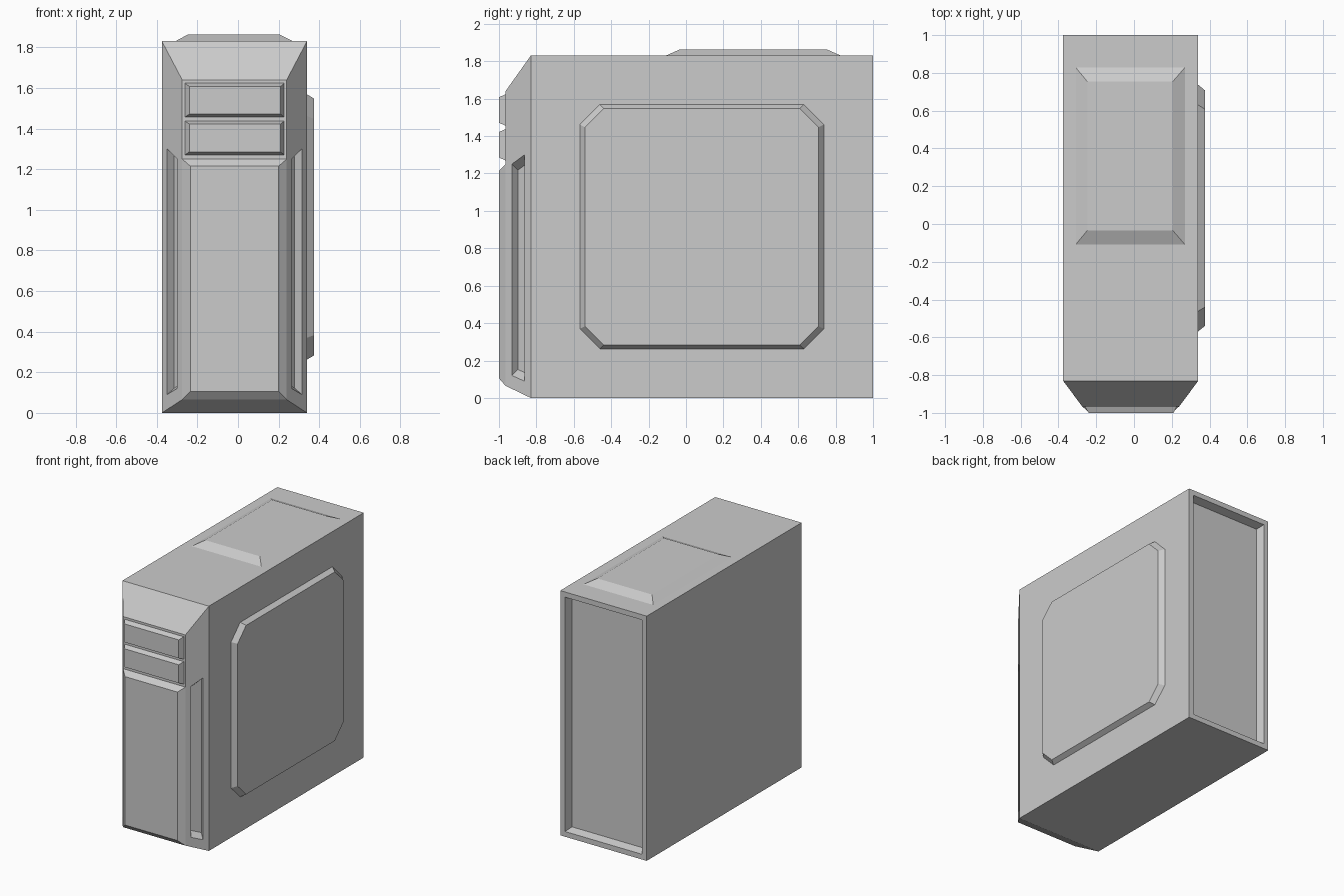
import bpy
import bmesh
from mathutils import Vector

cube = bpy.data.objects.get("Cube")
if cube:
    bpy.data.objects.remove(cube, do_unlink=True)

grey = bpy.data.materials.new("case grey")
grey.use_nodes = True
GREY = (0.6, 0.6, 0.6, 1)
grey.diffuse_color = GREY
grey.node_tree.nodes["Principled BSDF"].inputs["Base Color"].default_value = GREY

MID = -0.0175                     # the case sits slightly off centre
LEFT, RIGHT = 0.34, -0.375        # side walls


def rect(axis, level, a0, a1, b0, b1):
    """Rectangle ring across the given axis."""
    ring = []
    for a, b in ((a0, b0), (a1, b0), (a1, b1), (a0, b1)):
        ring.append((a, level, b) if axis == "y" else (a, b, level))
    return ring


def octagon(x, y0, y1, z0, z1, cut):
    """Ring with clipped corners across x."""
    pts = [(y0 + cut, z0), (y1 - cut, z0), (y1, z0 + cut), (y1, z1 - cut),
           (y1 - cut, z1), (y0 + cut, z1), (y0, z1 - cut), (y0, z0 + cut)]
    return [(x, y, z) for y, z in pts]


def loft(rings, cap_start):
    """Join rings into a solid; the last ring is always capped."""
    bm = bmesh.new()
    loops = [[bm.verts.new(p) for p in ring] for ring in rings]
    for low, high in zip(loops, loops[1:]):
        for i in range(len(low)):
            j = (i + 1) % len(low)
            bm.faces.new((low[i], low[j], high[j], high[i]))
    bm.faces.new(loops[-1])
    # close the start while orienting, so normals are always reliable
    start = bm.faces.new(loops[0][::-1])
    bmesh.ops.recalc_face_normals(bm, faces=bm.faces[:])
    if not cap_start:
        bmesh.ops.delete(bm, geom=[start], context="FACES_ONLY")
    return bm


def finish(name, bm):
    mesh = bpy.data.meshes.new(name)
    bm.normal_update()
    bm.to_mesh(mesh)
    bm.free()
    mesh.materials.append(grey)
    obj = bpy.data.objects.new(name, mesh)
    bpy.context.collection.objects.link(obj)


def inset(bm, face):
    bmesh.ops.inset_individual(bm, faces=[face], thickness=0.01)


# Case body: box with a tapered front
bm = loft([rect("y", 1, RIGHT, LEFT, 0, 1.83),
           rect("y", -0.83, RIGHT, LEFT, 0, 1.83),
           rect("y", -0.965, -0.275, 0.24, 0.065, 1.64)], True)
bm.normal_update()

# Recessed back panel
back = next(f for f in bm.faces if f.normal.y > 0.9)
bmesh.ops.inset_individual(bm, faces=[back], thickness=0.055)
inset(bm, back)
centre = back.calc_center_median()
for v in back.verts:
    v.co = Vector((centre.x + (0.3025 if v.co.x > centre.x else -0.3025), 0.94,
                   1.775 if v.co.z > 1 else 0.055))

# Slanted vent grooves in both front chamfers
vents = [f for f in bm.faces if f.normal.y < -0.1 and abs(f.normal.x) > 0.5]
for face in vents:
    sign = 1 if face.normal.x > 0 else -1
    for shift, ends in ((0, 0), (0.036, 0.032)):
        inset(bm, face)
        middle = face.calc_center_median()
        for v in face.verts:
            outer = v.co.y > middle.y
            top = v.co.z > middle.z
            x = (0.3325 if outer else 0.2825) - shift
            y = (-0.864 if outer else -0.931) + shift * 0.9
            z = (1.30 if outer else 1.25) - ends if top else \
                (0.09 if outer else 0.12) + ends
            v.co = Vector((MID + sign * x, y, z))
finish("case_body", bm)

# Raised lower front door
finish("front_door", loft([rect("y", -0.965, -0.275, 0.24, 0.065, 1.25),
                           rect("y", -1, -0.235, 0.2, 0.105, 1.215)], False))

# Two drive bay covers
for name, z in (("lower_drive_cover", 1.27), ("upper_drive_cover", 1.456)):
    finish(name, loft([rect("y", -0.965, -0.262, 0.227, z, z + 0.167),
                       rect("y", -1, -0.24, 0.21, z + 0.015, z + 0.152)], False))

# Raised top plate
finish("top_plate", loft([rect("z", 1.83, -0.308, 0.269, -0.108, 0.828),
                          rect("z", 1.863, -0.247, 0.205, -0.034, 0.754)], False))

# Raised side panel with clipped corners
finish("side_panel", loft([octagon(LEFT, -0.568, 0.737, 0.263, 1.568, 0.107),
                           octagon(0.375, -0.54, 0.708, 0.283, 1.547, 0.1)], False))
